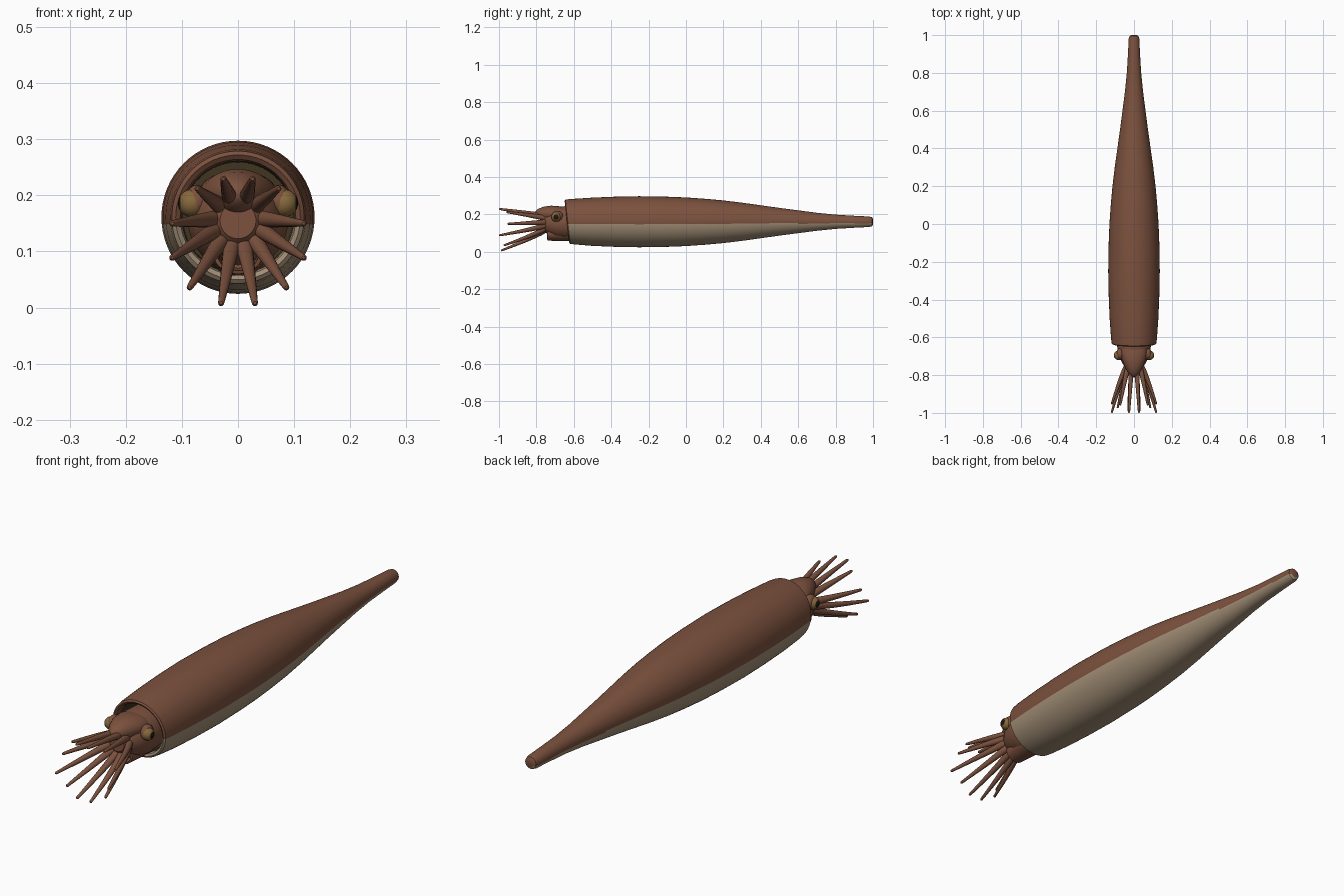
import bpy, bmesh
from math import sin, cos, pi, radians
from mathutils import Matrix, Vector

cube = bpy.data.objects.get("Cube")
if cube:
    bpy.data.objects.remove(cube, do_unlink=True)


def material(name, rgb):
    m = bpy.data.materials.new(name)
    m.use_nodes = True
    m.diffuse_color = (*rgb, 1)
    bsdf = m.node_tree.nodes["Principled BSDF"]
    bsdf.inputs["Base Color"].default_value = (*rgb, 1)
    bsdf.inputs["Roughness"].default_value = 0.7
    return m


BROWN = material("reddish brown", (0.20, 0.083, 0.048))
BEIGE = material("pale beige", (0.36, 0.27, 0.18))
INNER = material("dark olive", (0.05, 0.035, 0.014))
GOLD = material("eye gold", (0.24, 0.14, 0.045))
BLACK = material("pupil black", (0.012, 0.009, 0.006))


def finish(name, bm, mats, rule=None, angle=40):
    bmesh.ops.recalc_face_normals(bm, faces=bm.faces)
    if rule:
        for f in bm.faces:
            f.material_index = rule(f)
    me = bpy.data.meshes.new(name)
    bm.to_mesh(me)
    bm.free()
    for m in mats:
        me.materials.append(m)
    ob = bpy.data.objects.new(name, me)
    bpy.context.collection.objects.link(ob)
    bpy.ops.object.select_all(action='DESELECT')
    ob.select_set(True)
    bpy.context.view_layer.objects.active = ob
    bpy.ops.object.shade_smooth_by_angle(angle=radians(angle))
    return ob


def loft(rings, sides):
    """Capped tube along y; each ring is (x, y, z, x radius, z radius)."""
    bm = bmesh.new()
    loops = []
    for x, y, z, rx, rz in rings:
        loops.append([bm.verts.new((x + rx * cos(2 * pi * i / sides), y,
                                    z + rz * sin(2 * pi * i / sides)))
                      for i in range(sides)])
    for a, b in zip(loops, loops[1:]):
        for i in range(sides):
            j = (i + 1) % sides
            bm.faces.new((a[i], a[j], b[j], b[i]))
    bm.faces.new(loops[0])
    bm.faces.new(loops[-1])
    return bm


# Mantle: hollow mouth, rounded lip, long taper to a blunt tail
AXIS = 0.161
profile = [(-0.50, 0.098), (-0.62, 0.100), (-0.632, 0.103), (-0.637, 0.111),
           (-0.632, 0.118), (-0.61, 0.121), (-0.5, 0.129), (-0.38, 0.134),
           (-0.25, 0.1365), (-0.1, 0.134), (0.0, 0.130), (0.1, 0.123),
           (0.2, 0.114), (0.3, 0.102), (0.4, 0.088), (0.5, 0.074),
           (0.6, 0.061), (0.7, 0.048), (0.8, 0.038), (0.9, 0.032),
           (0.98, 0.028), (0.995, 0.024), (1.0, 0.016)]
mantle = loft([(0, y, AXIS, r, r) for y, r in profile], 64)
for v in mantle.verts:                      # slant the mouth, top edge forward
    if v.co.y < -0.6:
        v.co.y -= 0.11 * (v.co.z - AXIS)


def mantle_colour(f):
    c = f.calc_center_median()
    radius = Vector((c.x, c.z - AXIS)).length
    if c.y < -0.45 and radius < 0.1005:
        return 2
    return 1 if c.z < 0.153 else 0


finish("mantle", mantle, [BROWN, BEIGE, INNER], mantle_colour)

# Head: bulb narrowing to the flat ring that carries the arms
head = [(-0.51, 0.075), (-0.58, 0.085), (-0.65, 0.089), (-0.69, 0.083),
        (-0.73, 0.066), (-0.76, 0.047), (-0.775, 0.032)]
finish("head", loft([(0, y, 0.155, r, r) for y, r in head], 40), [BROWN])

# Hood: rounded wedge over the front of the head
hood = [(-0.60, 0.03, 0.015), (-0.63, 0.058, 0.03), (-0.68, 0.070, 0.041),
        (-0.72, 0.062, 0.044), (-0.76, 0.046, 0.039), (-0.79, 0.029, 0.027),
        (-0.805, 0.015, 0.015), (-0.81, 0.005, 0.005)]
finish("hood", loft([(0, y, 0.203, rx, rz) for y, rx, rz in hood], 32), [BROWN])

# Funnel: short open tube beneath the head
funnel = [(-0.56, 0.105, 0.05), (-0.66, 0.103, 0.045), (-0.74, 0.097, 0.037),
          (-0.742, 0.097, 0.031), (-0.70, 0.099, 0.029)]
finish("funnel", loft([(0, y, z, r * 1.2, r) for y, z, r in funnel], 32), [BROWN])


# Eyes: gold ball with a dark centre facing outward
def eye_colour(f):
    out = abs(f.normal.x)
    return 1 if out > 0.84 else 0


for side, label in ((1, "left"), (-1, "right")):
    bm = bmesh.new()
    spin = Matrix.Translation((side * 0.082, -0.695, 0.186)) @ Matrix.Rotation(pi / 2, 4, 'Y')
    bmesh.ops.create_uvsphere(bm, u_segments=24, v_segments=16, radius=0.025, matrix=spin)
    bm.normal_update()
    finish(label + "_eye", bm, [GOLD, BLACK], eye_colour)
    # Brown lid behind each eye
    bm = bmesh.new()
    lid = Matrix.Translation((side * 0.073, -0.688, 0.189)) @ Matrix.Diagonal((0.8, 1.15, 1.1, 1))
    bmesh.ops.create_uvsphere(bm, u_segments=20, v_segments=12, radius=0.027, matrix=lid)
    finish(label + "_eye_socket", bm, [BROWN])

# Arms: tapered and spreading; (base angle, tip x, tip y, tip z)
arms = [(-75, 0.030, -0.985, 0.008), (-47, 0.086, -0.970, 0.036),
        (-20, 0.117, -0.995, 0.089), (6, 0.117, -0.950, 0.150),
        (40, 0.072, -0.955, 0.212), (70, 0.026, -0.995, 0.229)]
STEPS = 10
for n, (angle, tx, ty, tz) in enumerate(arms):
    a = radians(angle)
    for side, label in ((1, "left"), (-1, "right")):
        rings = []
        for k in range(STEPS + 1):
            t = k / STEPS
            spread = t ** 0.85
            bx, bz = 0.036 * cos(a), 0.155 + 0.036 * sin(a)
            r = 0.0155 * (1 - t) + 0.0055 * t
            rings.append((side * (bx + (tx - bx) * spread), -0.745 + (ty + 0.745) * t,
                          bz + (tz - bz) * spread, r, r))
        x, y, z, r, _ = rings[-1]
        rings.append((x, y - 0.005, z, r * 0.5, r * 0.5))
        finish(f"{label}_arm_{n + 1}", loft(rings, 12), [BROWN], angle=60)
